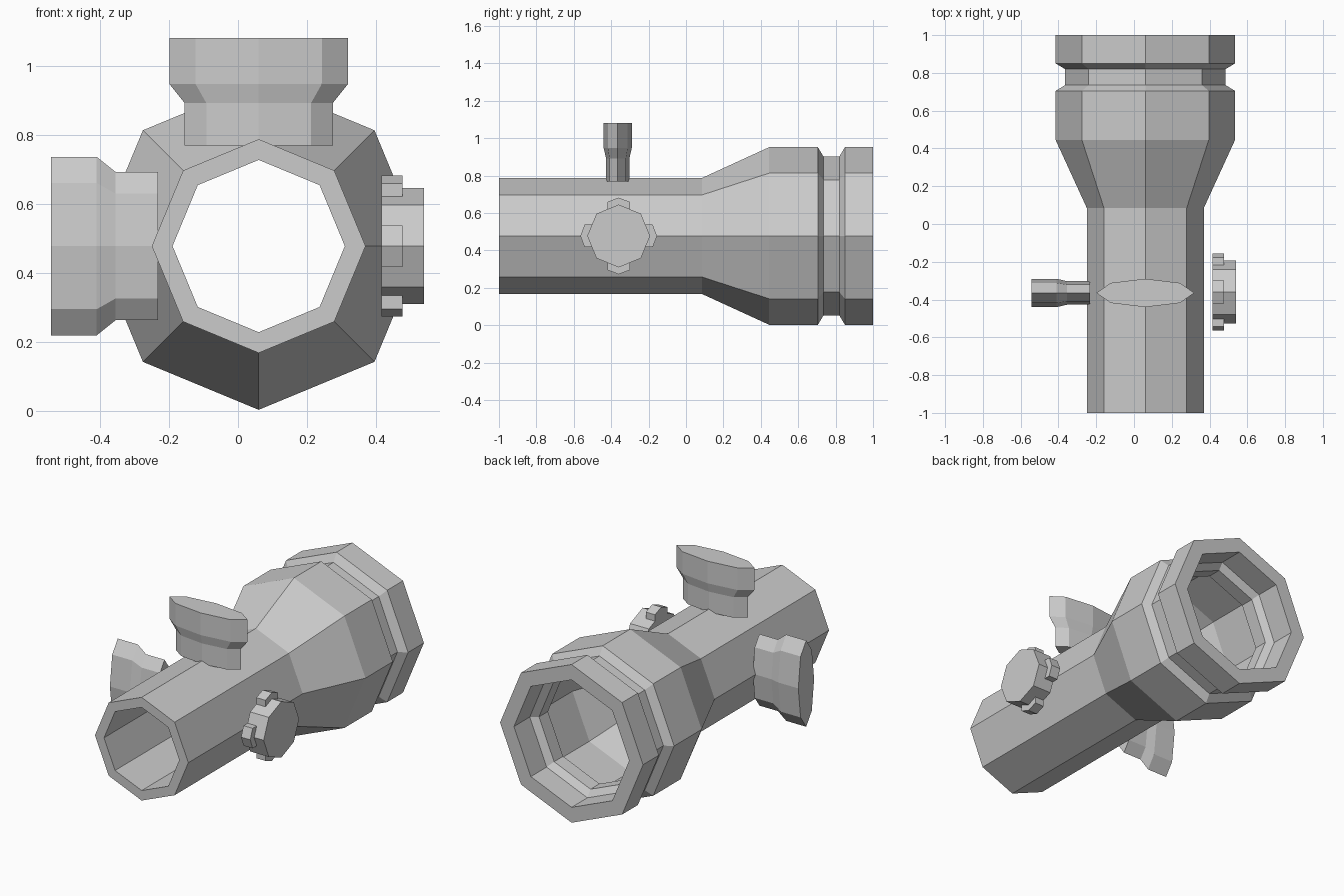
import bpy, bmesh
from math import pi, cos, sin
from mathutils import Matrix, Vector

if "Cube" in bpy.data.objects:
    bpy.data.objects.remove(bpy.data.objects["Cube"])

CX, CZ = 0.06, 0.477      # tube axis
KY = -0.365               # knob position along the tube


def finish(name, bm, matrix):
    bmesh.ops.transform(bm, matrix=matrix, verts=bm.verts)
    bmesh.ops.recalc_face_normals(bm, faces=bm.faces)
    mesh = bpy.data.meshes.new(name)
    bm.to_mesh(mesh)
    bm.free()
    obj = bpy.data.objects.new(name, mesh)
    bpy.context.collection.objects.link(obj)
    return obj


def loft(name, sections, matrix, loop=False):
    """Skin a list of closed rings; cap the ends or join last to first."""
    bm = bmesh.new()
    rings = [[bm.verts.new(p) for p in s] for s in sections]
    n = len(rings[0])
    pairs = list(zip(rings, rings[1:]))
    if loop:
        pairs.append((rings[-1], rings[0]))
    else:
        bm.faces.new(rings[0])
        bm.faces.new(rings[-1])
    for a, b in pairs:
        for i in range(n):
            j = (i + 1) % n
            bm.faces.new((a[i], a[j], b[j], b[i]))
    return finish(name, bm, matrix)


def octagon(r, h, flat=1.0):
    return [Vector((r * cos(i * pi / 4), flat * r * sin(i * pi / 4), h)) for i in range(8)]


# hollow stepped tube: inner wall is the outer profile scaled down
outer = [(0.31, -1), (0.31, 0.085), (0.475, 0.445), (0.475, 0.705),
         (0.425, 0.735), (0.425, 0.82), (0.475, 0.85), (0.475, 1)]
inner = [(r * 0.806, y) for r, y in reversed(outer)]
loft("flashlight_body", [octagon(r, y) for r, y in outer + inner],
     Matrix.Translation((CX, 0, CZ)) @ Matrix.Rotation(-pi / 2, 4, 'X'), loop=True)

# flattened flared fins on the top and left
fin = [(0.215, 0.292), (0.215, 0.415), (0.259, 0.47), (0.259, 0.603)]
base = Matrix.Translation((CX, KY, CZ))
for name, angle in (("top_fin", 0), ("left_fin", -pi / 2)):
    loft(name, [octagon(r, h, 0.29) for r, h in fin],
         base @ Matrix.Rotation(angle, 4, 'Y'))

# round button on the right with four peaked tabs
right = Matrix.Translation((CX, -0.36, CZ)) @ Matrix.Rotation(pi / 2, 4, 'Y')
loft("side_button", [octagon(0.168, h) for h in (0.356, 0.48)], right)
tab = [(0.12, -0.06), (0.182, -0.06), (0.205, 0), (0.182, 0.06), (0.12, 0.06)]
for k in range(4):
    loft(f"button_tab_{k + 1}", [[Vector((x, y, h)) for x, y in tab] for h in (0.356, 0.417)],
         right @ Matrix.Rotation(k * pi / 2, 4, 'Z'))
